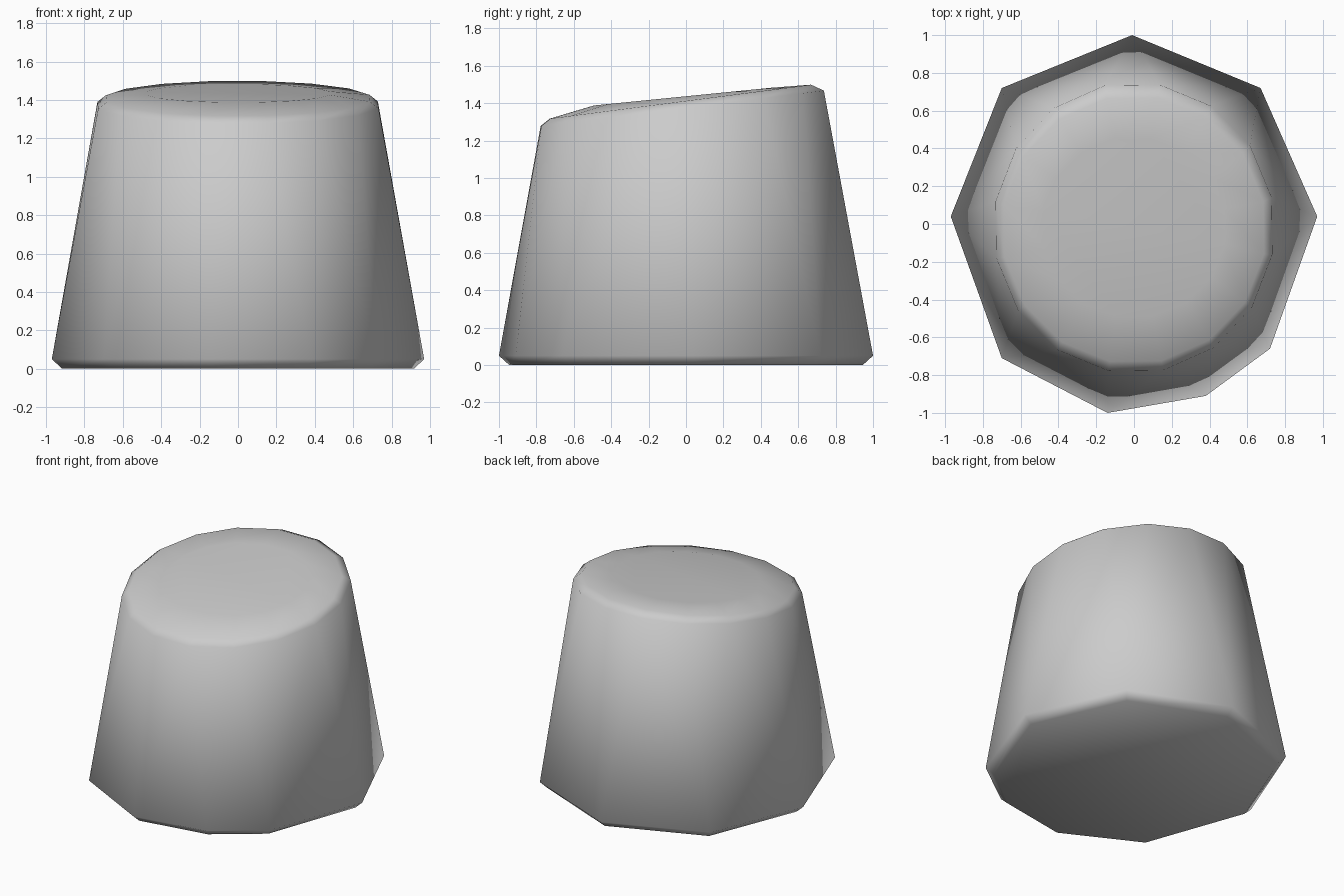
import bpy, bmesh
from math import cos, sin, radians, atan2, tau

cube = bpy.data.objects.get("Cube")
if cube:
    bpy.data.objects.remove(cube)

# Uneven nine-sided foot outline
FOOT = [(0.97, 0.04), (0.67, 0.72), (-0.01, 1.0), (-0.70, 0.72), (-0.97, 0.04),
        (-0.70, -0.71), (-0.14, -1.0), (0.38, -0.91), (0.72, -0.66)]
SIDES = 16

bm = bmesh.new()


def foot_ring(scale, z):
    return [bm.verts.new((x * scale, y * scale, z)) for x, y in FOOT]


def slanted_ring(rx, ry, z, slope, cy=-0.02):
    """Oval ring lying in a plane that rises towards the back."""
    ring = []
    for i in range(SIDES):
        a = radians(12) + tau * i / SIDES
        x, y = rx * cos(a), cy + ry * sin(a)
        ring.append(bm.verts.new((x, y, z + slope * y)))
    return ring


def angle(ring, i):
    v = ring[i % len(ring)].co
    return atan2(v.y, v.x) % tau + tau * (i // len(ring))


def join(low, high):
    """Join two rings, with triangles where their counts differ."""
    n, m = len(low), len(high)
    if n == m:
        for i in range(n):
            j = (i + 1) % n
            bm.faces.new((low[i], low[j], high[j], high[i]))
        return
    i = j = 0
    while i < n or j < m:
        a, b = low[i % n], high[j % m]
        mid_low = (angle(low, i) + angle(low, i + 1)) / 2
        mid_high = (angle(high, j) + angle(high, j + 1)) / 2
        if j >= m or (i < n and mid_low < mid_high):
            i += 1
            bm.faces.new((a, low[i % n], b))
        else:
            j += 1
            bm.faces.new((a, high[j % m], b))


# Underside, chamfer, tapering wall, rounded rim and flat cut top
rings = [foot_ring(0.945, 0.0),
         foot_ring(1.0, 0.05),
         slanted_ring(0.745, 0.77, 1.375, 0.125),
         slanted_ring(0.70, 0.71, 1.412, 0.13, -0.03),
         slanted_ring(0.49, 0.48, 1.437, 0.10)]
for low, high in zip(rings, rings[1:]):
    join(low, high)
bm.faces.new(rings[0][::-1])
bm.faces.new(rings[-1])
bmesh.ops.recalc_face_normals(bm, faces=bm.faces)
for face in bm.faces:
    face.smooth = True

mesh = bpy.data.meshes.new("stump")
bm.to_mesh(mesh)
bm.free()
stump = bpy.data.objects.new("stump", mesh)
bpy.context.collection.objects.link(stump)

# Plain grey material
grey = bpy.data.materials.new("plain grey")
grey.use_nodes = True
color = (0.6, 0.6, 0.6, 1.0)
grey.diffuse_color = color
grey.node_tree.nodes["Principled BSDF"].inputs["Base Color"].default_value = color
mesh.materials.append(grey)
